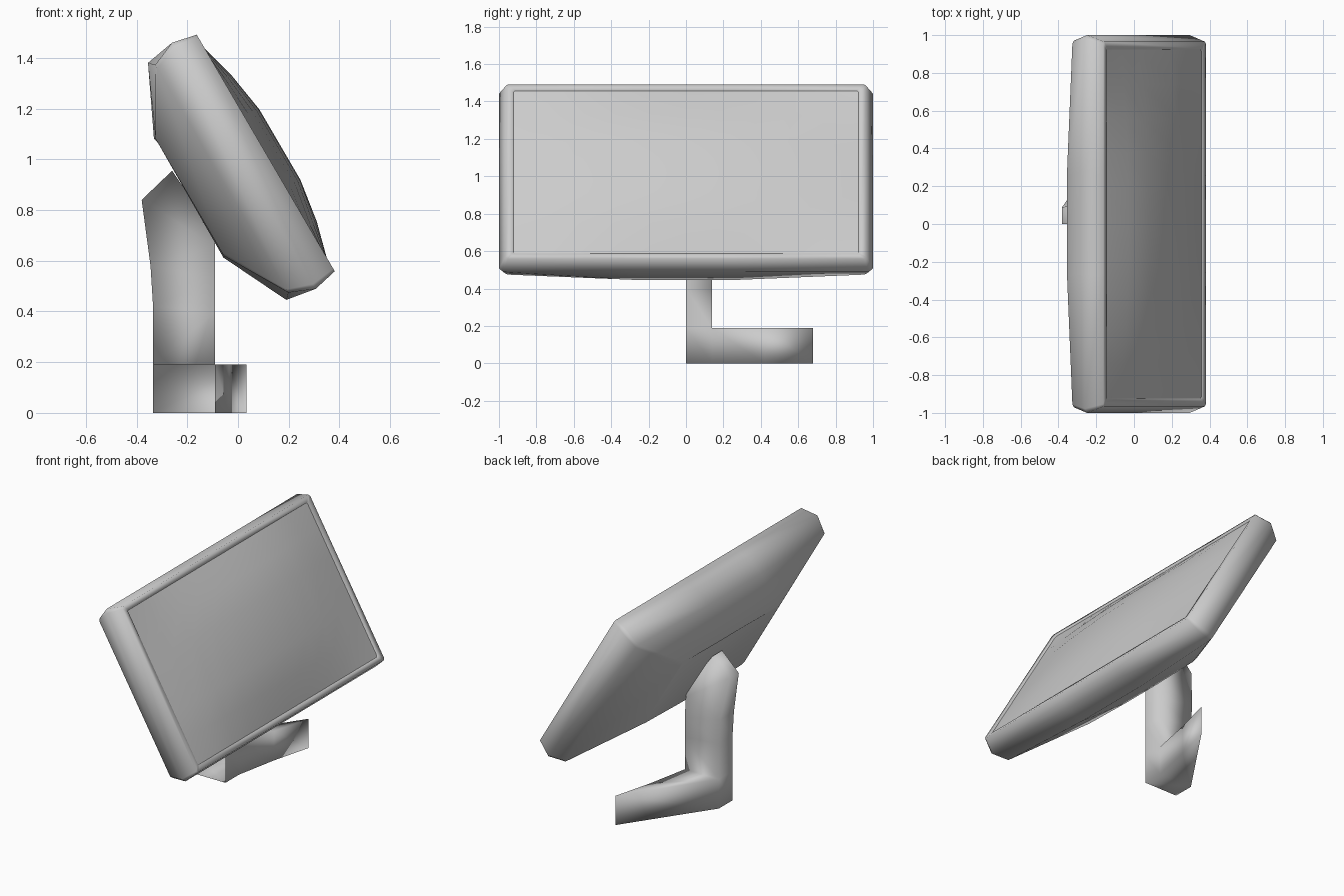
import bpy, bmesh
from mathutils import Vector

if "Cube" in bpy.data.objects:
    bpy.data.objects.remove(bpy.data.objects["Cube"])

# Tilted panel frame: UP runs up the panel, OUT points out of the screen
ORIGIN = Vector((0.1095, 0, 1.025))
UP = Vector((-0.504, 0, 0.864))
OUT = Vector((0.864, 0, 0.504))


def on_panel(y, a, n):
    return ORIGIN + UP * a + OUT * n + Vector((0, y, 0))


def make_object(name, bm):
    bmesh.ops.remove_doubles(bm, verts=bm.verts, dist=0.0005)
    bmesh.ops.recalc_face_normals(bm, faces=bm.faces)
    for f in bm.faces:
        f.smooth = True
    mesh = bpy.data.meshes.new(name)
    bm.to_mesh(mesh)
    bm.free()
    obj = bpy.data.objects.new(name, mesh)
    bpy.context.collection.objects.link(obj)
    return obj


def loft(bm, rings, closed=True):
    rows = [[bm.verts.new(p) for p in r] for r in rings]
    for r0, r1 in zip(rows, rows[1:]):
        count = len(r0) if closed else len(r0) - 1
        for i in range(count):
            j = (i + 1) % len(r0)
            bm.faces.new((r0[i], r0[j], r1[j], r1[i]))
    return rows


def outline(w, h, c, bulge, n):
    """Rectangle with cut corners whose long edges bulge out and back."""
    quarter = [(w, h - c, n), (w - c, h, n), (w * 0.27, h + bulge, n - bulge)]
    top = quarter + [(-y, a, d) for y, a, d in reversed(quarter)]
    return [on_panel(*p) for p in top + [(-y, -a, d) for y, a, d in top]]


# Monitor housing: rings from the screen rim round to the back plate
bm = bmesh.new()
rings = [
    outline(0.92, 0.50, 0.008, 0.0, -0.012),
    outline(0.927, 0.507, 0.01, 0.0, -0.001),
    outline(0.965, 0.54, 0.012, 0.0, 0.0),
    outline(1.0, 0.562, 0.022, 0.0, -0.10),
    outline(0.97, 0.52, 0.015, 0.021, -0.201),
    outline(0.51, 0.267, 0.02, 0.005, -0.347),
]
rows = loft(bm, rings)
bm.faces.new(rows[-1])
make_object("monitor_housing", bm)

# Domed screen
bm = bmesh.new()
W, H = 0.923, 0.503
grid = []
for u in (-1, -0.667, -0.32, 0.32, 0.667, 1):
    grid.append([on_panel(W * v, H * u, -0.007 + 0.08 * (1 - u * u) * (1 - v * v))
                 for v in (-1, -0.8, -0.6, -0.4, -0.2, 0, 0.2, 0.4, 0.6, 0.8, 1)])
loft(bm, grid, closed=False)
make_object("screen", bm)

# Stand column: open half-shell, levels of (left x, left z, right x, right z, width)
bm = bmesh.new()
levels = [
    (-0.335, 0.19, -0.09, 0.19, 0.14),
    (-0.335, 0.42, -0.09, 0.40, 0.14),
    (-0.345, 0.58, -0.09, 0.53, 0.14),
    (-0.38, 0.84, -0.09, 0.66, 0.09),
    (-0.26, 0.955, -0.10, 0.72, 0.10),
]
column = loft(bm, [[(xl, 0, zl), (xl, w, zl), (xr, max(w, 0.13), zr), (xr, 0, zr)]
                   for xl, zl, xr, zr, w in levels], closed=False)
bm.faces.new(column[-1])

# Stand foot: walls swept up from the plan, sole below, top plate behind the column
plan = [(-0.335, 0), (-0.335, 0.14), (0.033, 0.68), (-0.035, 0.42), (-0.09, 0.14), (-0.09, 0)]
walls = loft(bm, [[(x, y, z) for x, y in plan] for z in (0, 0.19)], closed=False)
bm.faces.new(walls[0])
bm.faces.new(walls[1][1:5])
make_object("stand", bm)
